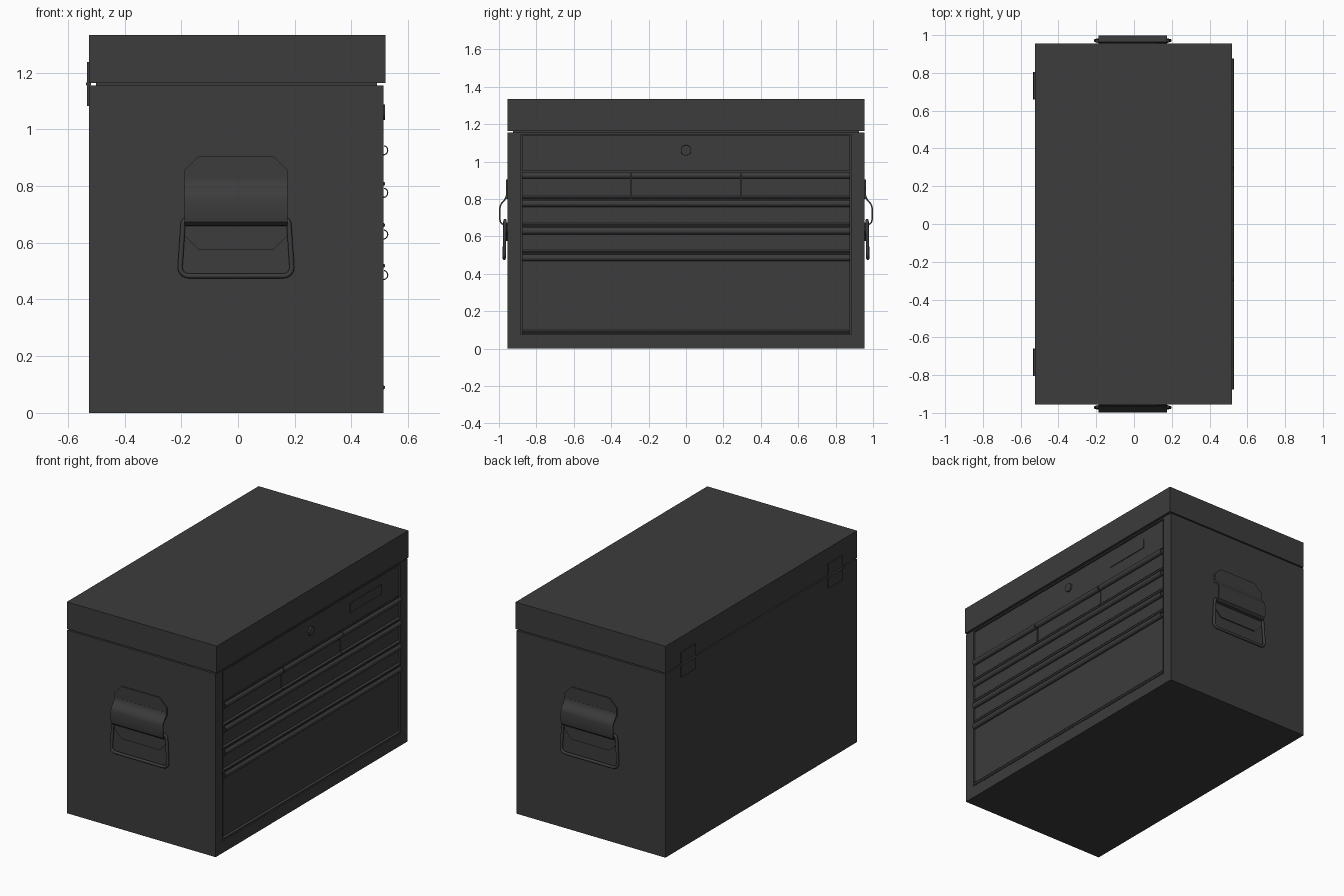
import bpy, bmesh, math
from mathutils import Vector

if "Cube" in bpy.data.objects:
    bpy.data.objects.remove(bpy.data.objects["Cube"])

steel = bpy.data.materials.new("dark_steel")
steel.diffuse_color = (0.045, 0.045, 0.045, 1)
steel.use_nodes = True
steel.node_tree.nodes["Principled BSDF"].inputs["Base Color"].default_value = steel.diffuse_color


def make(name, bm, smooth=False):
    bmesh.ops.recalc_face_normals(bm, faces=bm.faces[:])
    me = bpy.data.meshes.new(name)
    bm.to_mesh(me)
    bm.free()
    ob = bpy.data.objects.new(name, me)
    bpy.context.collection.objects.link(ob)
    me.materials.append(steel)
    if smooth:
        bpy.ops.object.select_all(action='DESELECT')
        ob.select_set(True)
        bpy.context.view_layer.objects.active = ob
        bpy.ops.object.shade_smooth_by_angle(angle=math.radians(35))
    return ob


def box_mesh(lo, hi):
    bm = bmesh.new()
    bmesh.ops.create_cube(bm, size=1)
    for v in bm.verts:
        v.co = Vector([lo[i] + (v.co[i] + 0.5) * (hi[i] - lo[i]) for i in range(3)])
    return bm


def box(name, lo, hi, bevel=0.0):
    bm = box_mesh(lo, hi)
    if bevel:
        bmesh.ops.bevel(bm, geom=bm.edges[:], offset=bevel, segments=2, affect='EDGES', profile=0.5)
    return make(name, bm, bevel > 0)


def extrude(name, pts, vec, smooth=False):
    """Closed outline swept along vec."""
    bm = bmesh.new()
    f = bm.faces.new([bm.verts.new(p) for p in pts])
    new = bmesh.ops.extrude_face_region(bm, geom=[f])["geom"]
    bmesh.ops.translate(bm, vec=vec, verts=[g for g in new if isinstance(g, bmesh.types.BMVert)])
    return make(name, bm, smooth)


def strip(path, t):
    """2D outline of a sheet of thickness t following a path."""
    p = [Vector(q) for q in path]
    off = []
    for i, q in enumerate(p):
        d = (p[min(i + 1, len(p) - 1)] - p[max(i - 1, 0)]).normalized()
        off.append(q + Vector((-d.y, d.x)) * t)
    return p + off[::-1]


# Cabinet shell with a recessed front opening
bm = box_mesh((-0.525, -0.955, 0), (0.513, 0.955, 1.155))
front = max(bm.faces, key=lambda f: f.calc_center_median().x)
bmesh.ops.inset_region(bm, faces=[front], thickness=0.01)
for v in front.verts:
    v.co.y = math.copysign(0.885, v.co.y)
    v.co.z = 1.145 if v.co.z > 0.5 else 0.075
new = bmesh.ops.extrude_face_region(bm, geom=[front])["geom"]
bmesh.ops.translate(bm, vec=(-0.04, 0, 0), verts=[g for g in new if isinstance(g, bmesh.types.BMVert)])
bmesh.ops.delete(bm, geom=[front], context='FACES_ONLY')
make("cabinet_body", bm)

# Lid with a narrow neck below it
box("lid_neck", (-0.5, -0.925, 1.15), (0.49, 0.925, 1.17))
bm = box_mesh((-0.525, -0.955, 1.163), (0.52, 0.955, 1.333))
make("lid", bm)

# Top front panel, lock and blank badge
box("top_panel", (0.47, -0.877, 0.95), (0.508, 0.877, 1.14))
bm = bmesh.new()
bmesh.ops.create_cone(bm, cap_ends=True, segments=32, radius1=0.03, radius2=0.027, depth=0.03)
for v in bm.verts:
    v.co = Vector((0.503 + v.co.z, v.co.x, 1.06 + v.co.y))
make("lock", bm, True)
box("badge_plate", (0.505, 0.39, 1.028), (0.513, 0.7, 1.088))


# Drawers: flat front, curled pull along the top, small bead along the bottom
def drawer(name, y0, y1, z0, z1):
    box(name + "_front", (0.47, y0, z0), (0.508, y1, z1))
    cz = z1 - 0.019
    arc = [(0.504, cz - 0.018)]
    for i in range(9):
        a = math.radians(-80 + 20 * i)
        arc.append((0.513 + 0.017 * math.cos(a), cz + 0.018 * math.sin(a)))
    pts = [(p.x, y0, p.y) for p in strip(arc, 0.004)]
    extrude(name + "_pull", pts, (0, y1 - y0, 0), True)
    bead = [(0.506 + 0.013 * math.cos(math.radians(a)), y0, z0 + 0.01 + 0.009 * math.sin(math.radians(a)))
            for a in range(-90, 91, 30)]
    extrude(name + "_bead", bead, (0, y1 - y0, 0), True)


for i, (a, b) in enumerate([(-0.877, -0.298), (-0.292, 0.292), (0.298, 0.877)]):
    drawer("small_drawer_%d" % (i + 1), a, b, 0.798, 0.945)
for i, (a, b) in enumerate([(0.652, 0.795), (0.509, 0.648), (0.08, 0.505)]):
    drawer("wide_drawer_%d" % (i + 1), -0.877, 0.877, a, b)

# Hinges on the back
for s, side in ((-1, "left"), (1, "right")):
    y0, y1 = sorted((s * 0.66, s * 0.805))
    box(side + "_hinge_lower_leaf", (-0.532, y0, 1.082), (-0.52, y1, 1.157))
    box(side + "_hinge_upper_leaf", (-0.532, y0, 1.163), (-0.52, y1, 1.238))
    bm = bmesh.new()
    bmesh.ops.create_cone(bm, cap_ends=True, segments=16, radius1=0.009, radius2=0.009, depth=y1 - y0)
    for v in bm.verts:
        v.co = Vector((-0.527 + v.co.x, (y0 + y1) / 2 + v.co.z, 1.16 + v.co.y))
    make(side + "_hinge_pin", bm, True)

# Carry handles: chamfered plates, folded bracket and wire bail
CX, HW = -0.007, 0.182
for s, side in ((-1, "front"), (1, "rear")):
    for part, za, zb, c in (("upper", 0.905, 0.8, 0.05), ("lower", 0.575, 0.675, 0.05)):
        d = 1 if zb > za else -1
        pts = [(CX - HW + c, za), (CX + HW - c, za), (CX + HW, za + d * c),
               (CX + HW, zb), (CX - HW, zb), (CX - HW, za + d * c)]
        extrude("%s_handle_%s_plate" % (side, part), [(x, s * 0.953, z) for x, z in pts], (0, s * 0.009, 0))
    wave = [(0.955, 0.825), (0.957, 0.81), (0.966, 0.793), (0.98, 0.777), (0.988, 0.765),
            (0.991, 0.752), (0.991, 0.69), (0.988, 0.677), (0.979, 0.669), (0.957, 0.667)]
    pts = [(CX - HW, s * p.x, p.y) for p in strip(wave, 0.008)]
    extrude(side + "_handle_bracket", pts, (2 * HW, 0, 0), True)

    # Closed wire loop with rounded corners
    loop = []
    for x, z, r, a0 in ((0.197, 0.483, 0.03, -90), (0.187, 0.684, 0.02, 0),
                        (-0.187, 0.684, 0.02, 90), (-0.197, 0.483, 0.03, 180)):
        ox, oz = x - math.copysign(r, x), z + (r if z < 0.6 else -r)
        for k in range(6):
            a = math.radians(a0 + 18 * k)
            pz = oz + r * math.sin(a)
            loop.append((CX + ox + r * math.cos(a), s * (0.972 - 0.02 * (pz - 0.483)), pz))
    cu = bpy.data.curves.new(side + "_handle_bail", 'CURVE')
    cu.dimensions = '3D'
    cu.bevel_depth = 0.009
    cu.bevel_resolution = 3
    sp = cu.splines.new('POLY')
    sp.points.add(len(loop) - 1)
    for p, co in zip(sp.points, loop):
        p.co = (*co, 1)
    sp.use_cyclic_u = True
    cu.materials.append(steel)
    bpy.context.collection.objects.link(bpy.data.objects.new(side + "_handle_bail", cu))
